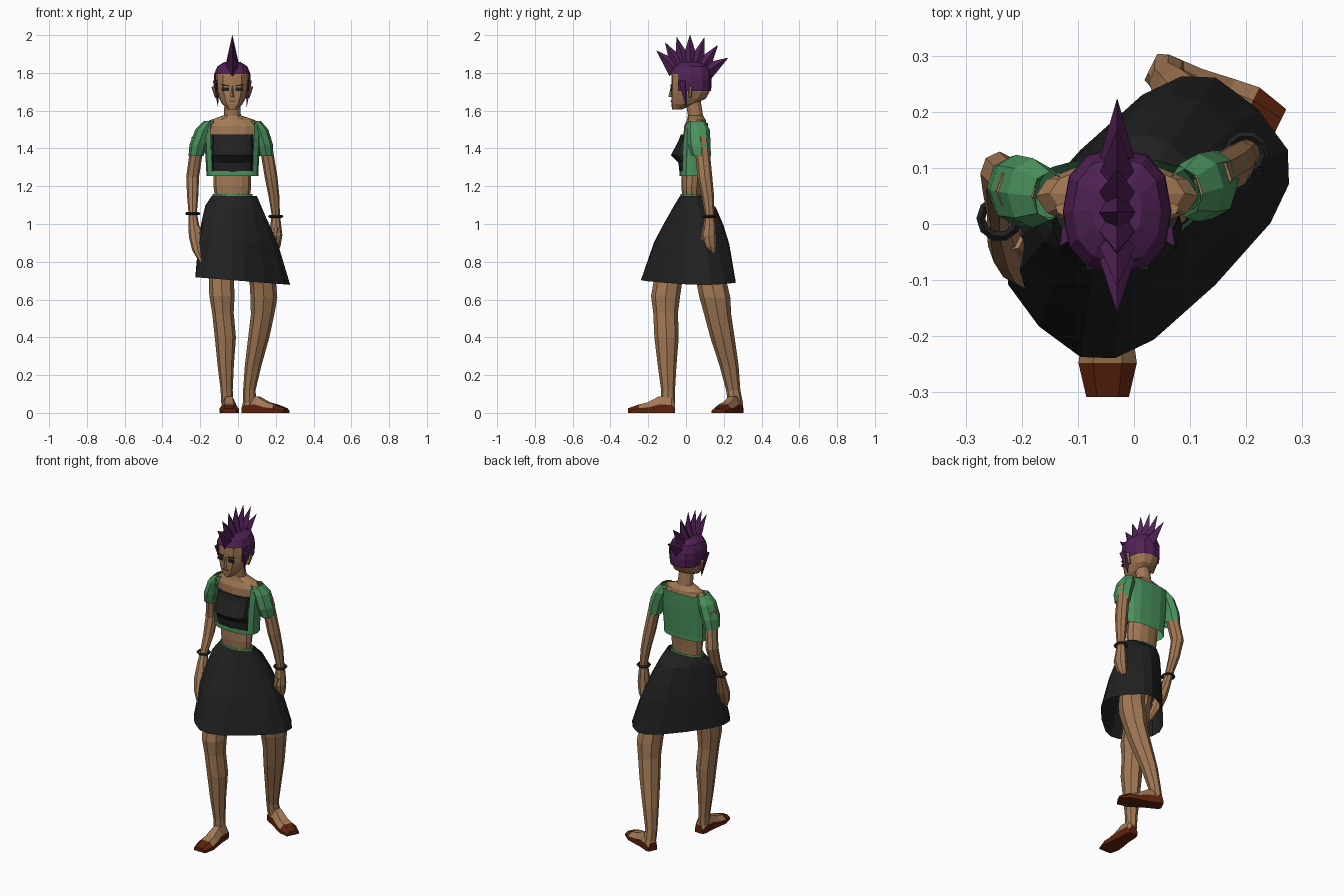
import bpy, bmesh
from math import sin, cos, pi, radians, copysign
from mathutils import Vector, Matrix

if "Cube" in bpy.data.objects:
    bpy.data.objects.remove(bpy.data.objects["Cube"])


def material(name, *rgb):
    m = bpy.data.materials.new(name)
    m.use_nodes = True
    m.diffuse_color = (*rgb, 1)
    m.node_tree.nodes["Principled BSDF"].inputs["Base Color"].default_value = (*rgb, 1)
    return m


SKIN = material("tan skin", .36, .19, .09)
GREEN = material("green cloth", .07, .29, .11)
BLACK = material("black cloth", .015, .015, .015)
PURPLE = material("purple hair", .08, .015, .09)
SHOE = material("red brown leather", .11, .016, .004)
LIP = material("dark lips", .16, .06, .03)
CENTRE = -.03  # centre line of torso and head


def finish(name, bm, *materials):
    mesh = bpy.data.meshes.new(name)
    bm.to_mesh(mesh)
    bm.free()
    for m in materials:
        mesh.materials.append(m)
    obj = bpy.data.objects.new(name, mesh)
    bpy.context.collection.objects.link(obj)
    return obj


def bridge(rings, caps):
    """Join point loops of equal length into one surface."""
    bm = bmesh.new()
    loops = [[bm.verts.new(point) for point in ring] for ring in rings]
    count = len(loops[0])
    for lower, upper in zip(loops, loops[1:]):
        for i in range(count):
            j = (i + 1) % count
            bm.faces.new((lower[i], lower[j], upper[j], upper[i]))
    if caps:
        bm.faces.new(loops[0][::-1])
        bm.faces.new(loops[-1])
        bmesh.ops.recalc_face_normals(bm, faces=bm.faces)
    return bm


def directions(count, square=1):
    """Points round a unit circle, boxier as the power drops below one."""
    angles = [2 * pi * i / count for i in range(count)]
    return [[copysign(abs(v) ** square, v) for v in (cos(a), sin(a))] for a in angles]


def body(name, rings, mat, sides=12, caps=True, cut=None, front=-1, square=1):
    """Rings on the centre line, from the bottom up: (y, z, half width, half depth)."""
    bm = bridge([[(CENTRE + width * c, max(front, y + depth * s), z) for c, s in directions(sides, square)]
                 for y, z, width, depth in rings], caps)
    if cut:
        unwanted = [f for f in bm.faces if cut(f.calc_center_median())]
        bmesh.ops.delete(bm, geom=unwanted, context='FACES')
    return finish(name, bm, mat)


def limb(name, joints, mat, caps=True, depth=1.15):
    """Joints from the bottom up: (x, y, z, radius), a little deeper than wide."""
    return finish(name, bridge([[(x + r * c, y + depth * r * s, z) for c, s in directions(8)]
                                for x, y, z, r in joints], caps), mat)


def spike(name, base, tip, radius, mat, end=.001, flat=.8, sides=4):
    base, tip = Vector(base), Vector(tip)
    axis = tip - base
    bm = bmesh.new()
    bmesh.ops.create_cone(bm, cap_ends=True, segments=sides, radius1=radius, radius2=end, depth=axis.length)
    turn = axis.to_track_quat('Z', 'Y').to_matrix().to_4x4()
    bm.transform(Matrix.Translation((base + tip) / 2) @ turn @ Matrix.Diagonal((flat, 1, 1, 1)))
    return finish(name, bm, mat)


def plate(name, x, z, width, height, mat, tilt=0):
    """Thin painted detail on the face."""
    bm = bmesh.new()
    bmesh.ops.create_cube(bm, size=1)
    bm.transform(Matrix.Translation((x, -.077, z)) @ Matrix.Rotation(tilt, 4, 'Y')
                 @ Matrix.Diagonal((width, .008, height, 1)))
    return finish(name, bm, mat)


# Torso and neck
body("torso", [(.03, 1.05, .08, .04), (.03, 1.2, .1, .055), (.035, 1.27, .1, .06), (.045, 1.45, .13, .06),
               (.05, 1.52, .145, .06), (.055, 1.55, .12, .05), (.05, 1.575, .045, .04), (.035, 1.67, .04, .04)], SKIN)

# Cropped shirt, open at the front above its hem
body("shirt", [(.035, 1.255, .138, .07), (.035, 1.28, .138, .07), (.043, 1.45, .148, .072), (.05, 1.535, .15, .067)],
     GREEN, 16, False, lambda c: c.z > 1.28 and c.y < .02 and abs(c.x - CENTRE) < .105, square=.75)
body("tube_top", [(.015, 1.275, .11, .05), (.01, 1.325, .11, .05), (0, 1.365, .115, .08),
                  (.01, 1.44, .11, .05), (.015, 1.475, .11, .042)], BLACK, square=.75)

# Sleeves
limb("right_sleeve", [(-.222, .065, 1.36, .04), (-.21, .06, 1.42, .047), (-.18, .055, 1.5, .046),
                      (-.15, .05, 1.545, .032)], GREEN, False, 1.35)
limb("left_sleeve", [(.15, .08, 1.36, .038), (.14, .07, 1.42, .045), (.115, .065, 1.5, .045),
                     (.09, .055, 1.545, .032)], GREEN, False, 1.35)

# Arms run from fingertips to shoulder
limb("right_arm", [(-.19, -.1, .8, .016), (-.212, -.07, .86, .03), (-.225, -.04, .93, .035), (-.235, -.01, 1, .028),
                   (-.24, .015, 1.06, .022), (-.24, .06, 1.15, .03), (-.24, .09, 1.25, .034),
                   (-.21, .06, 1.46, .035)], SKIN)
limb("left_arm", [(.19, .14, .845, .016), (.197, .13, .88, .028), (.2, .12, .94, .035), (.2, .125, 1, .028),
                  (.2, .125, 1.05, .022), (.19, .115, 1.15, .029), (.175, .1, 1.25, .034),
                  (.14, .08, 1.46, .034)], SKIN)
spike("right_thumb", (-.215, -.03, .98), (-.19, -.065, .89), .018, SKIN, .008, 1, 6)
spike("left_thumb", (.2, .1, .98), (.19, .08, .9), .018, SKIN, .008, 1, 6)
for name, position in (("right_bracelet", (-.24, .01, 1.055)), ("left_bracelet", (.2, .125, 1.04))):
    bpy.ops.mesh.primitive_torus_add(location=position, major_segments=10, minor_segments=4,
                                     major_radius=.033, minor_radius=.008)
    bracelet = bpy.context.object
    bracelet.name = name
    bracelet.data.materials.append(BLACK)

# Flared skirt: a small oval waist widening to a boxy hem along the stride, fullest over the right hip
diagonal = Matrix.Rotation(pi / 4, 2)
skirt_rings = []
for spread, z in ((1, .7), (.64, .9), (.38, 1), (.15, 1.09), (0, 1.148)):
    ring = []
    for round_way, box_way in zip(directions(16), directions(16, .65)):
        out = diagonal @ Vector(round_way)
        hem = diagonal @ Vector((.275 * box_way[0], .17 * box_way[1])) + Vector((.025, .012))
        flare = spread ** (.75 + .25 * (out.x - out.y))
        waist = Vector((CENTRE + .01 + .12 * out.x, .03 + .062 * out.y))
        point = waist.lerp(hem, flare)
        ring.append((point.x, point.y, z - .08 * flare * hem.x))
    skirt_rings.append(ring)
finish("skirt", bridge(skirt_rings, False), BLACK)
body("waistband", [(.03, 1.12, .106, .058), (.03, 1.158, .106, .058)], GREEN, 16, False)

# Legs in a walking stance, from ankle to hip
limb("right_leg", [(-.057, -.095, .05, .032), (-.06, -.095, .12, .032), (-.065, -.1, .25, .043), (-.067, -.103, .4, .056),
                   (-.08, -.108, .53, .057), (-.085, -.108, .62, .067), (-.088, -.095, .7, .066),
                   (-.06, .02, 1.05, .06)], SKIN)
limb("left_leg", [(.062, .262, .05, .035), (.06, .25, .12, .033), (.08, .228, .25, .044), (.11, .193, .4, .056),
                  (.13, .168, .52, .062), (.137, .153, .61, .071), (.132, .138, .68, .07),
                  (.03, .04, 1.05, .06)], SKIN)

# Feet in flat shoes: sections from heel to toe as (distance, half width, height)
sections = [(0, .026, .05), (.02, .034, .085), (.085, .037, .088), (.145, .046, .056), (.19, .052, .045), (.25, .038, .024)]


def foot(name, heel, angle):
    bm = bridge([[(d, -w, 0), (d, w, 0), (d, w, h / 2), (d, w / 2, h), (d, -w / 2, h), (d, -w, h / 2)]
                 for d, w, h in sections], True)
    for face in bm.faces:
        middle = face.calc_center_median()
        face.material_index = int(middle.z < .026 or middle.x > .19 or middle.x < .005)
    bm.transform(Matrix.Translation(heel) @ Matrix.Rotation(radians(angle), 4, 'Z'))
    return finish(name, bm, SKIN, SHOE)


foot("right_foot", (-.047, -.058, 0), -90)
foot("left_foot", (.03, .28, 0), -26)

# Head with a flattened face, and a hair cap grown from its upper rings
skull = [(.02, 1.7, .083, .105), (.022, 1.75, .088, .106), (.022, 1.79, .087, .103),
         (.025, 1.83, .07, .085), (.025, 1.852, .035, .045)]
jaw = [(-.048, 1.606, .024, .025), (-.015, 1.635, .054, .066), (.01, 1.665, .07, .096)]
body("head", jaw + skull, SKIN, front=-.078, square=.85)
body("hair_cap", [(y, z + .005, width + .009, depth + .008) for y, z, width, depth in skull], PURPLE,
     cut=lambda c: c.z < 1.71 or (c.z < 1.78 and c.y < -.02), square=.85)

# Face, ears and sideburns
spike("nose", (CENTRE, -.081, 1.672), (CENTRE, -.076, 1.732), .013, SKIN, .003)
plate("mouth", CENTRE, 1.65, .036, .008, LIP)
for side, label in ((-1, "right"), (1, "left")):
    plate(label + "_eye", CENTRE + side * .036, 1.713, .036, .017, BLACK)
    plate(label + "_eyebrow", CENTRE + side * .036, 1.734, .04, .006, BLACK, side * -.12)
    spike(label + "_ear", (CENTRE + side * .08, .02, 1.67), (CENTRE + side * .094, .025, 1.73), .012, SKIN, .018, .6, 6)
    spike(label + "_sideburn", (CENTRE + side * .086, -.015, 1.76), (CENTRE + side * .076, 0, 1.62), .03, PURPLE, flat=.5)

# Crest of broad spikes fanned from brow to nape, crowded towards the brow
for i in range(7):
    lean = radians(-50 + 15 * i + .6 * i * i)
    spike(f"crest_spike_{i + 1}", (CENTRE, .02 + .095 * sin(lean), 1.77 + .075 * cos(lean)),
          (CENTRE, .02 + .23 * sin(lean), 1.77 + .23 * cos(lean)), .05, PURPLE, flat=.7)
